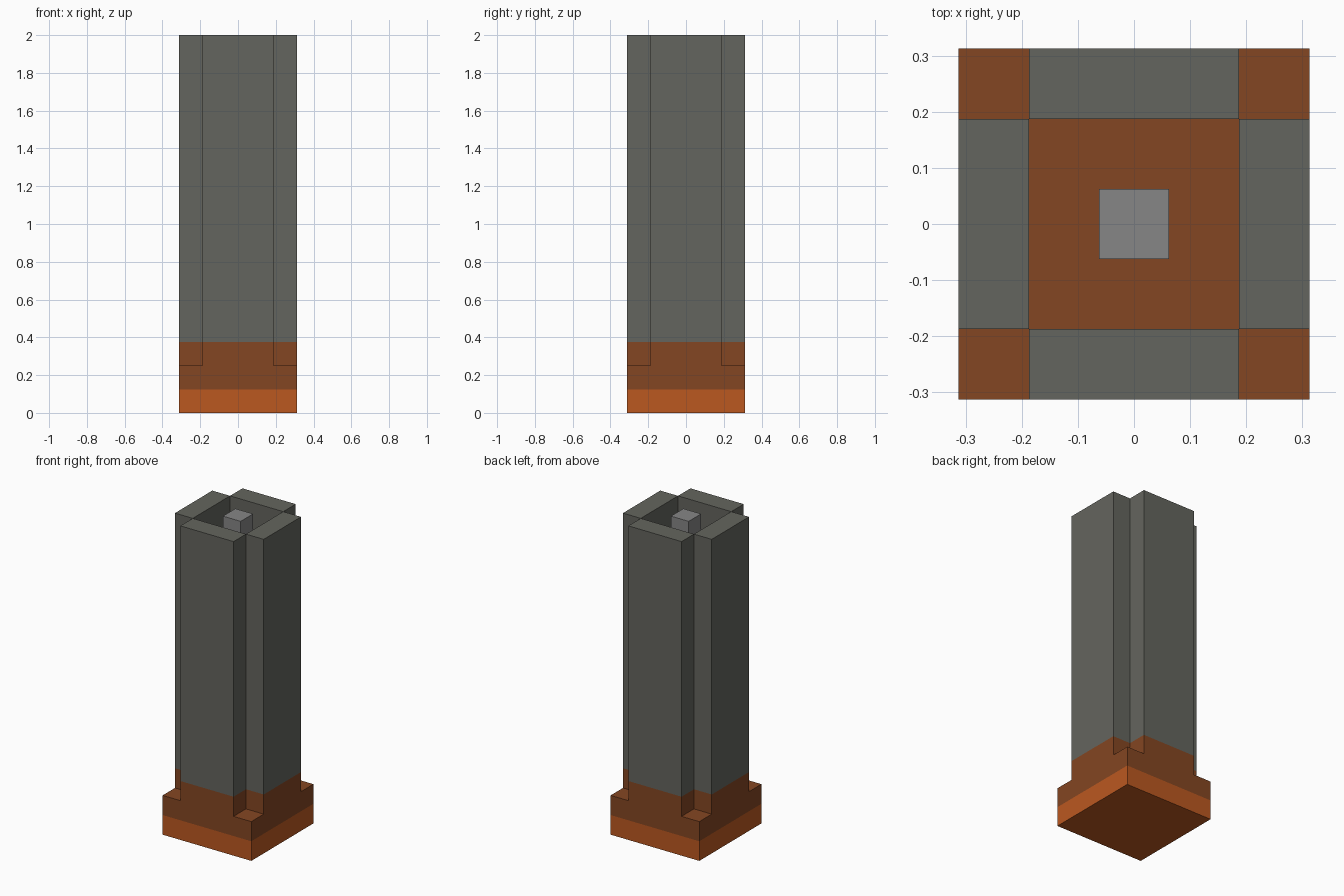
import bpy
import bmesh
from mathutils import Matrix

cube = bpy.data.objects.get("Cube")
if cube:
    bpy.data.objects.remove(cube, do_unlink=True)

U = 0.125          # one block
HALF = 2.5 * U     # outer half width
INNER = 1.5 * U    # inner half width
TOP = 16 * U


def linear(c):
    c /= 255
    return c / 12.92 if c <= 0.04045 else ((c + 0.055) / 1.055) ** 2.4


def material(name, rgb):
    colour = (*[linear(c) for c in rgb], 1)
    mat = bpy.data.materials.new(name)
    mat.use_nodes = True
    mat.diffuse_color = colour
    bsdf = mat.node_tree.nodes["Principled BSDF"]
    bsdf.inputs["Base Color"].default_value = colour
    bsdf.inputs["Roughness"].default_value = 0.9
    return mat


orange = material("bright orange", (187, 88, 32))
brown = material("rust brown", (132, 70, 34))
stone = material("warm grey", (100, 101, 94))
light = material("light grey", (134, 134, 134))


def prism(name, outline, z0, z1, mat):
    """Extrude a flat outline from z0 up to z1."""
    bm = bmesh.new()
    face = bm.faces.new([bm.verts.new((x, y, z0)) for x, y in outline])
    top = bmesh.ops.extrude_face_region(bm, geom=[face])["geom"]
    verts = [v for v in top if isinstance(v, bmesh.types.BMVert)]
    bmesh.ops.translate(bm, verts=verts, vec=(0, 0, z1 - z0))
    bmesh.ops.recalc_face_normals(bm, faces=bm.faces)
    mesh = bpy.data.meshes.new(name)
    bm.to_mesh(mesh)
    bm.free()
    mesh.materials.append(mat)
    obj = bpy.data.objects.new(name, mesh)
    bpy.context.collection.objects.link(obj)
    return obj


def rect(x0, x1, y0, y1):
    return [(x0, y0), (x1, y0), (x1, y1), (x0, y1)]


# Square foot in two colours
square = rect(-HALF, HALF, -HALF, HALF)
prism("foot_slab", square, 0, U, orange)
prism("plinth_slab", square, U, 2 * U, brown)

# Cross-shaped step with notched corners, also the floor of the shaft
cross = []
for sx, sy in ((1, 1), (-1, 1), (-1, -1), (1, -1)):
    corner = [(sx * HALF, sy * INNER), (sx * INNER, sy * INNER), (sx * INNER, sy * HALF)]
    cross += corner if sx == sy else corner[::-1]
prism("plinth_cross", cross, 2 * U, 3 * U, brown)

# Four tall walls around the hollow shaft
for i, side in enumerate(("front", "left", "back", "right")):
    wall = prism(side + "_wall", rect(-INNER, INNER, -HALF, -INNER), 3 * U, TOP, stone)
    wall.data.transform(Matrix.Rotation(i * 1.5707963, 4, "Z"))

# Slim post up the middle
prism("centre_post", rect(-U / 2, U / 2, -U / 2, U / 2), 3 * U, TOP, light)
